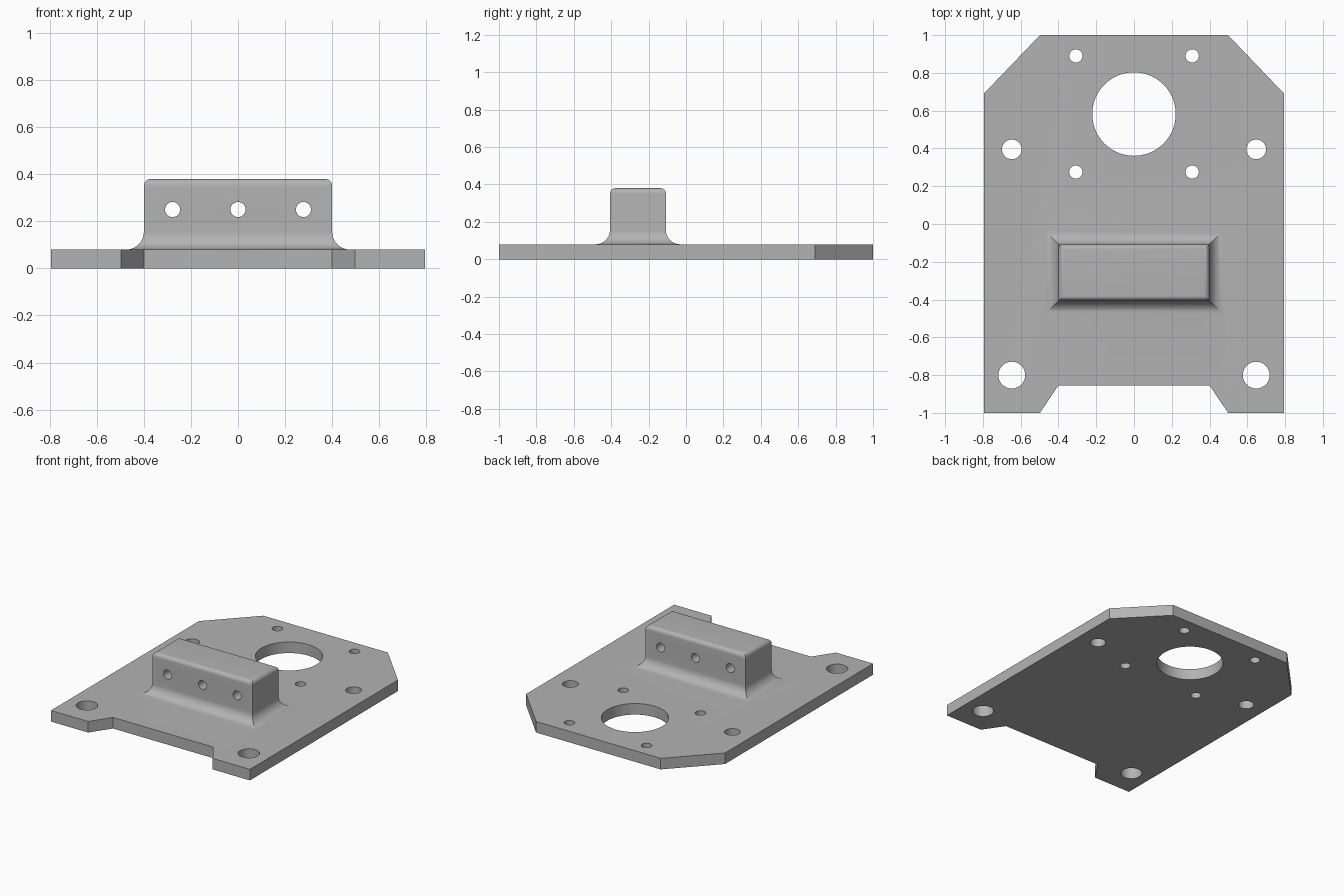
import bpy, bmesh, math
from mathutils import Matrix

if "Cube" in bpy.data.objects:
    bpy.data.objects.remove(bpy.data.objects["Cube"])

THICK = 0.08                        # plate thickness
BLOCK_X, BLOCK_Y = 0.40, 0.15       # half sizes of the raised block
BLOCK_CY, BLOCK_TOP = -0.257, 0.38
FILLET, ROUND = 0.075, 0.03         # base fillet and top rounding radii

grey = bpy.data.materials.new("metal grey")
grey.diffuse_color = (0.45, 0.45, 0.45, 1)
grey.use_nodes = True
grey.node_tree.nodes["Principled BSDF"].inputs["Base Color"].default_value = grey.diffuse_color


def make_object(name, bm):
    bmesh.ops.recalc_face_normals(bm, faces=bm.faces)
    mesh = bpy.data.meshes.new(name)
    bm.to_mesh(mesh)
    bm.free()
    mesh.materials.append(grey)
    obj = bpy.data.objects.new(name, mesh)
    bpy.context.collection.objects.link(obj)
    return obj


def loft(bm, rings):
    """Skin a stack of closed rings and cap both ends."""
    loops = [[bm.verts.new(p) for p in ring] for ring in rings]
    for a, b in zip(loops, loops[1:]):
        for i in range(len(a)):
            j = (i + 1) % len(a)
            bm.faces.new((a[i], a[j], b[j], b[i]))
    bm.faces.new(loops[0][::-1])
    bm.faces.new(loops[-1])


def apply_boolean(target, tool, operation):
    mod = target.modifiers.new(operation.lower(), 'BOOLEAN')
    mod.object, mod.operation, mod.solver = tool, operation, 'EXACT'
    bpy.ops.object.select_all(action='DESELECT')
    bpy.context.view_layer.objects.active = target
    target.select_set(True)
    bpy.ops.object.modifier_apply(modifier=mod.name)
    bpy.data.objects.remove(tool)


# Plate: mirrored half outline with chamfered back corners and a front notch
half = [(0.40, -0.855), (0.498, -1), (0.795, -1), (0.795, 0.69), (0.498, 1)]
outline = half + [(-x, y) for x, y in reversed(half)]
bm = bmesh.new()
loft(bm, [[(x, y, z) for x, y in outline] for z in (0, THICK)])
bracket = make_object("mounting_bracket", bm)

# Block: rectangular rings following a fillet, straight wall and rounded top
profile = [(FILLET, THICK / 2)]
for i in range(11):
    a = math.radians(9 * i)
    profile.append((FILLET * (1 - math.sin(a)), THICK + FILLET * (1 - math.cos(a))))
for i in range(9):
    a = math.radians(11.25 * i)
    profile.append((-ROUND * (1 - math.cos(a)), BLOCK_TOP - ROUND * (1 - math.sin(a))))
rings = []
for off, z in profile:
    hx, hy = BLOCK_X + off, BLOCK_Y + off
    rings.append([(sx * hx, BLOCK_CY + sy * hy, z)
                  for sx, sy in ((-1, -1), (1, -1), (1, 1), (-1, 1))])
bm = bmesh.new()
loft(bm, rings)
apply_boolean(bracket, make_object("raised_block", bm), 'UNION')

# Holes: vertical through the plate, horizontal through the block
bm = bmesh.new()


def add_cutter(matrix, radius, segments):
    bmesh.ops.create_cone(bm, cap_ends=True, segments=segments, radius1=radius,
                          radius2=radius, depth=0.6, matrix=matrix)


add_cutter(Matrix.Translation((0, 0.582, 0)), 0.221, 64)
for x, y, r in ((0.308, 0.89, 0.035), (0.308, 0.275, 0.035),
                (0.647, 0.395, 0.052), (0.647, -0.8, 0.071)):
    for side in (-1, 1):
        add_cutter(Matrix.Translation((side * x, y, 0)), r, 32)
for x in (-0.278, 0, 0.278):
    turn = Matrix.Rotation(math.pi / 2, 4, 'X')
    add_cutter(Matrix.Translation((x, BLOCK_CY, 0.25)) @ turn, 0.032, 32)
apply_boolean(bracket, make_object("hole_cutter", bm), 'DIFFERENCE')

# Smooth the fillets and bores, keep machined edges crisp
bpy.ops.object.shade_smooth_by_angle(angle=math.radians(30))
